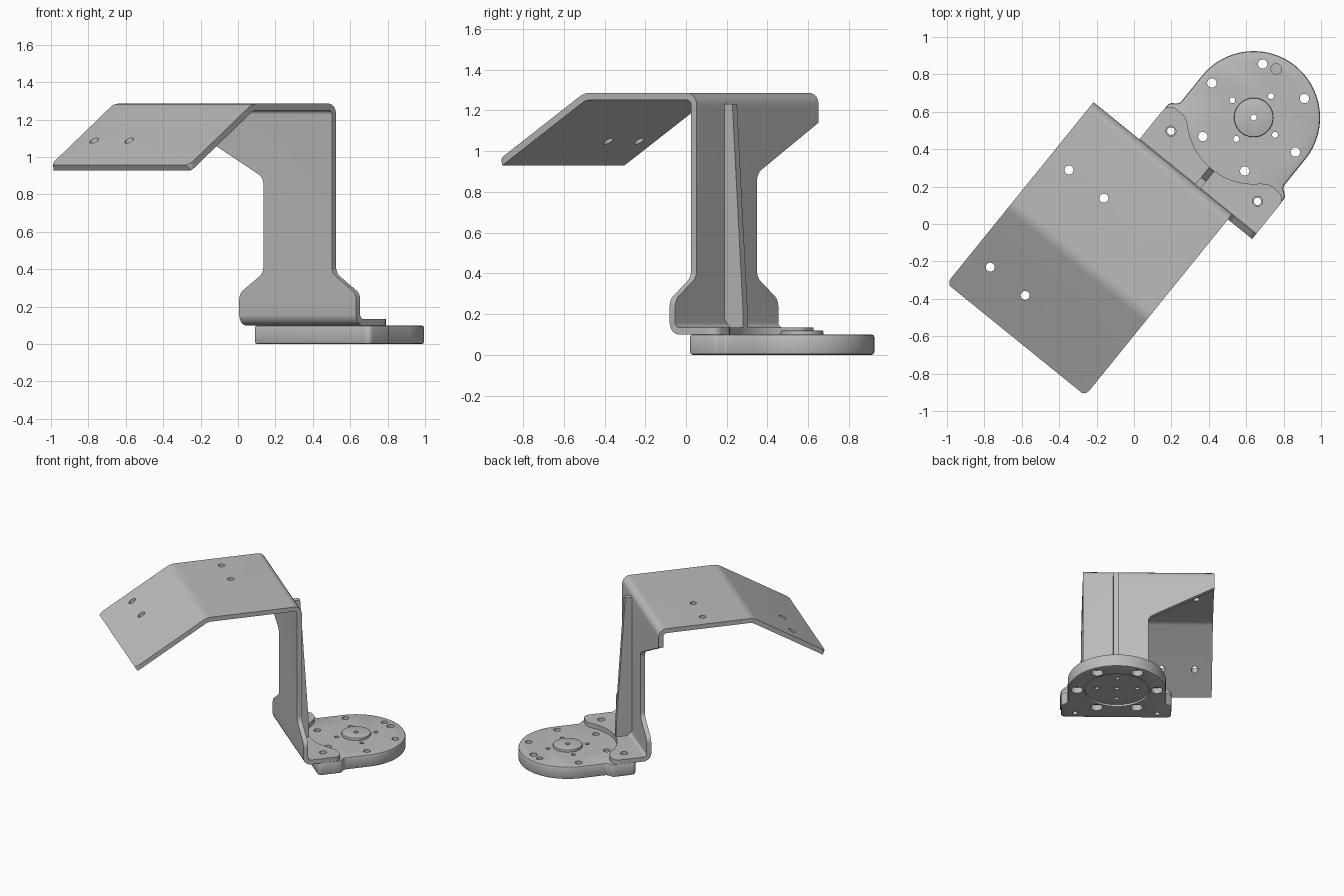
import bpy, bmesh
from math import cos, sin, tan, pi, radians
from mathutils import Vector, Matrix

if "Cube" in bpy.data.objects:
    bpy.data.objects.remove(bpy.data.objects["Cube"])

TURN = Matrix.Rotation(radians(51), 4, 'Z')   # whole assembly is turned on the ground
MID = -0.139                                  # centre line of the column and base
CX = 0.845                                    # centre of the round base
R = 0.355

steel = bpy.data.materials.new("grey_metal")
steel.use_nodes = True
steel.diffuse_color = (0.5, 0.5, 0.5, 1)
steel.node_tree.nodes["Principled BSDF"].inputs["Base Color"].default_value = (0.5, 0.5, 0.5, 1)


def fillet(pts, closed=True, steps=6):
    """Round the corners of (a, b, radius) points."""
    out, n = [], len(pts)
    for i, (a, b, r) in enumerate(pts):
        p = Vector((a, b))
        if r == 0 or (not closed and i in (0, n - 1)):
            out.append(p)
            continue
        d1 = (Vector(pts[i - 1][:2]) - p).normalized()
        d2 = (Vector(pts[(i + 1) % n][:2]) - p).normalized()
        half = d1.angle(d2) / 2
        c = p + (d1 + d2).normalized() * r / sin(half)
        s, e = p + d1 * r / tan(half) - c, p + d2 * r / tan(half) - c
        out += [c + s.lerp(e, k / steps).normalized() * r for k in range(steps + 1)]
    return out


def thicken(path, t):
    """Closed outline of a sheet following a path."""
    left, right = [], []
    for i, p in enumerate(path):
        d1 = (p - path[max(i - 1, 0)]) if i else path[1] - p
        d2 = (path[i + 1] - p) if i < len(path) - 1 else d1
        n1, n2 = (Vector((-d.y, d.x)).normalized() for d in (d1, d2))
        off = (n1 + n2) / (1 + n1.dot(n2)) * t / 2
        left.append(p + off)
        right.append(p - off)
    return left + right[::-1]


def make(name, bm):
    bmesh.ops.recalc_face_normals(bm, faces=bm.faces)
    me = bpy.data.meshes.new(name)
    bm.to_mesh(me)
    bm.free()
    me.materials.append(steel)
    ob = bpy.data.objects.new(name, me)
    bpy.context.collection.objects.link(ob)
    return ob


def prism(name, pts, lo, hi, axis):
    place = {'x': lambda p, h: (h, p[0], p[1]),
             'y': lambda p, h: (p[0], h, p[1]),
             'z': lambda p, h: (p[0], p[1], h)}[axis]
    bm = bmesh.new()
    a = [bm.verts.new(place(p, lo)) for p in pts]
    b = [bm.verts.new(place(p, hi)) for p in pts]
    bm.faces.new(a)
    bm.faces.new(b[::-1])
    for i in range(len(a)):
        j = (i + 1) % len(a)
        bm.faces.new((a[i], a[j], b[j], b[i]))
    return make(name, bm)


def rods(name, spots, r, lo, hi, segs=24):
    """Upright cylinders at a list of spots."""
    bm = bmesh.new()
    for x, y in spots:
        bmesh.ops.create_cone(bm, cap_ends=True, segments=segs, radius1=r, radius2=r, depth=hi - lo,
                              matrix=Matrix.Translation((x, y, (lo + hi) / 2)))
    return make(name, bm)


def apply(ob, mod):
    bpy.context.view_layer.objects.active = ob
    bpy.ops.object.modifier_apply(modifier=mod.name)


def cut(ob, tool, op='DIFFERENCE'):
    m = ob.modifiers.new("cut", 'BOOLEAN')
    m.operation, m.solver, m.object = op, 'EXACT', tool
    apply(ob, m)
    bpy.data.objects.remove(tool)


def chamfer(ob, w):
    m = ob.modifiers.new("chamfer", 'BEVEL')
    m.width, m.segments, m.limit_method, m.angle_limit = w, 2, 'ANGLE', radians(60)
    apply(ob, m)


def ring(r, count, start):
    return [(CX + r * cos(radians(start) + 2 * pi * k / count),
             MID + r * sin(radians(start) + 2 * pi * k / count)) for k in range(count)]


def arc(a0, a1, steps):
    return [(CX + R * cos(radians(a0 + (a1 - a0) * k / steps)),
             MID + R * sin(radians(a0 + (a1 - a0) * k / steps)), 0) for k in range(steps + 1)]


# Bent sheet bracket: sloped hood, flat top, column and foot flange
path = fillet([(-0.868, 0.943, 0), (-0.335, 1.2675, 0.1), (0.3525, 1.2675, 0.04),
               (0.3525, 0.1175, 0.04), (0.7, 0.1175, 0)], closed=False)
bracket = prism("bent_bracket", thicken(path, 0.035), -0.7, 0.7, 'y')

# Plan outline with the two rounded foot tabs
EAR = 0.402
plan = [(-0.882, 0.578, 0.04), (0.38, 0.578, 0), (0.38, MID + EAR, 0),
        (0.62, MID + EAR, 0.05), (0.62, MID + 0.29, 0.05)]
plan += arc(135, 225, 24)
plan += [(0.62, MID - 0.29, 0.05), (0.62, MID - EAR, 0.05), (0.3, MID - EAR, 0),
         (0.3, -0.375, 0), (-0.882, -0.375, 0.04)]
cut(bracket, prism("plan_tool", fillet(plan), -0.2, 1.6, 'z'), 'INTERSECT')

# Side notches that shape the column
notch_a = [(0.9, 1.14, 0), (0.578, 1.14, 0.04), (0.097, 0.89, 0.06), (0.097, 0.38, 0.06),
           (MID + EAR, 0.27, 0.06), (MID + EAR, -0.1, 0), (0.9, -0.1, 0)]
notch_b = [(-0.9, 1.5, 0), (-0.375, 1.5, 0), (-0.375, 0.38, 0.06),
           (MID - EAR, 0.27, 0.06), (MID - EAR, -0.1, 0), (-0.9, -0.1, 0)]
for pts in (notch_a, notch_b):
    cut(bracket, prism("notch_tool", fillet(pts), 0.25, 0.385, 'x'))

# Mounting holes in the hood and in the tabs
tabs = [(0.51, MID + 0.298), (0.51, MID - 0.298)]
hood = [(u, t) for u in (0.006, -0.663) for t in (0.452, 0.212)]
cut(bracket, rods("hood_hole_tool", hood, 0.024, 0.8, 1.5))
cut(bracket, rods("tab_hole_tool", tabs, 0.027, 0.05, 0.2))

# Stiffening rib behind the column
rib = prism("column_rib", [(0.365, 1.23), (0.42, 1.23), (0.488, 0.2), (0.488, 0.13),
                           (0.41, 0.13), (0.365, 0.175)], MID - 0.018, MID + 0.018, 'y')

# Round base plate with ears
side = [(0.447, 0.4, 0.03), (0.62, 0.4, 0.03), (0.655, R, 0.03)]
outline = [(u, MID + w, r) for u, w, r in side] + arc(90, -90, 48)
outline += [(u, MID - w, r) for u, w, r in reversed(side)]
base = prism("base_plate", fillet(outline), 0, 0.1, 'z')
chamfer(base, 0.012)

# Base drilling: recess, counterbores, through holes and one blind hole
bolts, pins = ring(0.29, 6, -30.5), ring(0.147, 4, 0)
cut(base, rods("recess_tool", [(CX, MID)], 0.235, -0.1, 0.015, 64))
cut(base, rods("counterbore_tool", bolts, 0.043, -0.1, 0.045))
cut(base, rods("bolt_hole_tool", bolts, 0.025, -0.1, 0.2))
cut(base, rods("pin_hole_tool", pins + [(CX, MID)], 0.016, -0.1, 0.2, 16))
cut(base, rods("tab_hole_tool", tabs, 0.02, -0.1, 0.2))
cut(base, rods("blind_hole_tool", ring(0.286, 1, 14), 0.028, 0.04, 0.2))

# Raised centre hub
hub = rods("centre_hub", [(CX, MID)], 0.105, 0.09, 0.12, 64)
chamfer(hub, 0.007)
cut(hub, rods("hub_hole_tool", [(CX, MID)], 0.016, -0.1, 0.2, 16))

# Turn everything into place and shade
for ob in (bracket, rib, base, hub):
    ob.data.transform(TURN)
    bpy.ops.object.select_all(action='DESELECT')
    ob.select_set(True)
    bpy.context.view_layer.objects.active = ob
    bpy.ops.object.shade_smooth_by_angle(angle=radians(30))
